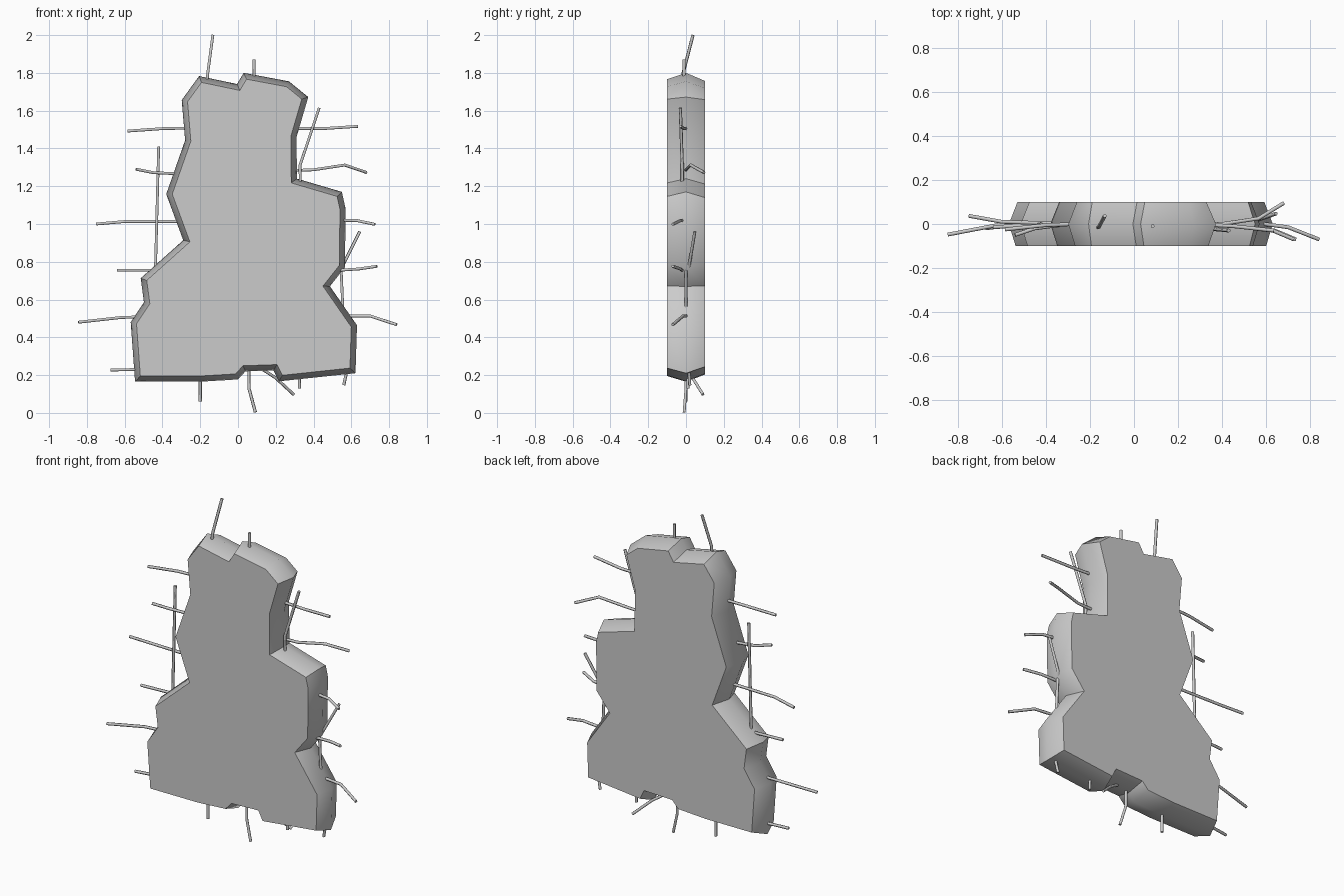
import bpy, bmesh, math
from mathutils import Vector

# Widest outline of the slab (x, z), clockwise from the top left
OUTLINE = [(-.206, 1.783), (-.005, 1.741), (.03, 1.8), (.27, 1.755), (.372, 1.672),
           (.31, 1.46), (.312, 1.24), (.55, 1.17), (.57, 1.08), (.566, .77),
           (.487, .67), (.63, .464), (.622, .21), (.217, .167), (.188, .225),
           (.04, .22), (0, .177), (-.2, .165), (-.545, .165), (-.568, .48),
           (-.498, .585), (-.515, .713), (-.29, .914), (-.38, 1.158),
           (-.28, 1.443), (-.298, 1.656)]


def inset(points, d):
    """Move each edge of a clockwise outline inwards by d."""
    pts = [Vector(p) for p in points]
    out = []
    for i, p in enumerate(pts):
        a = (p - pts[i - 1]).normalized()
        b = (pts[(i + 1) % len(pts)] - p).normalized()
        na, nb = Vector((a.y, -a.x)), Vector((b.y, -b.x))
        out.append(p + (na + nb) * d / max(1 + na.dot(nb), .5))
    return out


# Slab: three rings, widest in the middle of its thickness
bm = bmesh.new()
rings = [[bm.verts.new((p[0], y, p[1])) for p in inset(OUTLINE, d)]
         for y, d in ((-.1, .03), (0, 0), (.1, .038))]
n = len(OUTLINE)
for r, s in zip(rings, rings[1:]):
    for i in range(n):
        j = (i + 1) % n
        bm.faces.new((r[i], r[j], s[j], s[i]))
bm.faces.new(rings[0])
bm.faces.new(rings[2])
bmesh.ops.recalc_face_normals(bm, faces=bm.faces)
mesh = bpy.data.meshes.new("slab")
bm.to_mesh(mesh)
bm.free()
slab = bpy.data.objects.new("slab", mesh)
bpy.context.collection.objects.link(slab)
bpy.context.view_layer.objects.active = slab
slab.select_set(True)
bpy.ops.object.shade_smooth_by_angle(angle=math.radians(42))


def rods(name, paths, radius=.0085):
    """Thin bent rods along the given paths."""
    cu = bpy.data.curves.new(name, 'CURVE')
    cu.dimensions = '3D'
    cu.bevel_depth = radius
    cu.bevel_resolution = 1
    cu.use_fill_caps = True
    for path in paths:
        sp = cu.splines.new('POLY')
        sp.points.add(len(path) - 1)
        for pt, co in zip(sp.points, path):
            pt.co = (*co, 1)
    bpy.context.collection.objects.link(bpy.data.objects.new(name, cu))


rods("top_rods", [
    [(-.165, -.015, 1.74), (-.16, -.015, 1.8), (-.133, .037, 2)],
    [(.085, -.01, 1.74), (.085, -.01, 1.87)],
])
rods("left_rods", [
    [(-.25, 0, 1.508), (-.4, -.005, 1.505), (-.585, -.025, 1.492)],
    [(-.3, 0, 1.265), (-.45, -.02, 1.272), (-.54, -.05, 1.29)],
    [(-.28, 0, 1.013), (-.6, .01, 1.013), (-.75, .037, 1)],
    [(-.4, 0, .755), (-.64, -.015, .755)],
    [(-.53, 0, .508), (-.62, -.005, .505), (-.845, -.048, .48)],
    [(-.52, 0, .23), (-.675, -.02, .227)],
    [(-.437, 0, .76), (-.42, 0, 1.41)],
])
rods("right_rods", [
    [(.27, 0, 1.506), (.45, -.01, 1.505), (.635, -.03, 1.517)],
    [(.28, 0, 1.283), (.4, 0, 1.287), (.565, .025, 1.312), (.68, .095, 1.273)],
    [(.33, -.02, 1.21), (.328, -.02, 1.31), (.43, -.03, 1.615)],
    [(.54, -.02, 1.02), (.63, -.03, 1.018), (.725, -.07, .998)],
    [(.53, -.02, .755), (.64, -.03, .762), (.735, -.07, .776)],
    [(.59, 0, .513), (.7, -.015, .513), (.84, -.07, .467)],
    [(.55, .015, .77), (.645, .047, .96)],
    [(.555, 0, .55), (.545, 0, .78)],
])
rods("bottom_rods", [
    [(-.2, 0, .22), (-.2, 0, .06)],
    [(.058, 0, .26), (.058, 0, .13), (.092, -.01, .003)],
    [(.1, 0, .25), (.2, .035, .185), (.295, .09, .097)],
    [(.325, .01, .22), (.325, .01, .13)],
    [(.578, .015, .23), (.56, .02, .147)],
])
